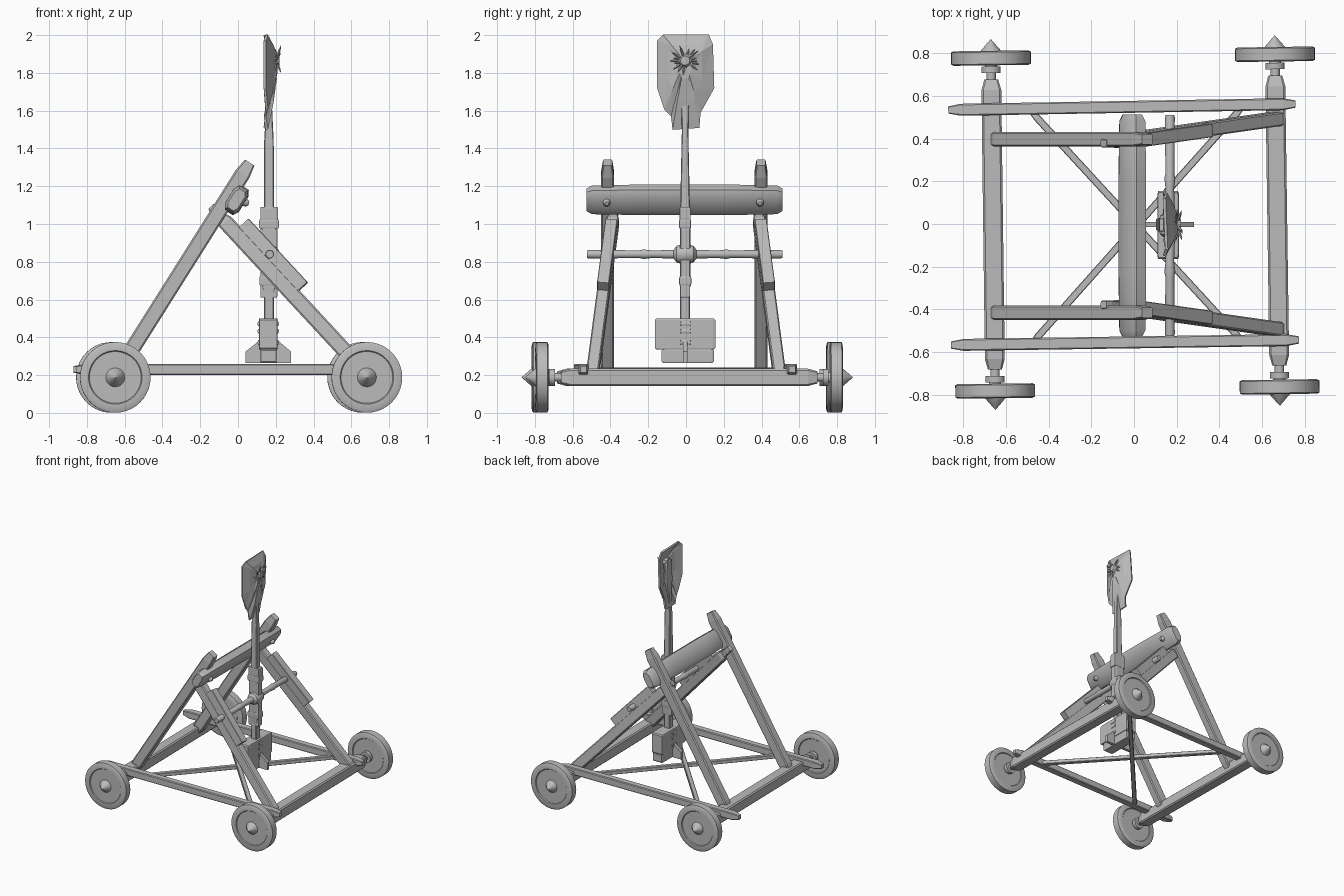
import bpy, bmesh, math, random
from mathutils import Vector

if "Cube" in bpy.data.objects:
    bpy.data.objects.remove(bpy.data.objects["Cube"])

random.seed(4)
mat = bpy.data.materials.new("weathered grey")
mat.diffuse_color = (0.5, 0.5, 0.5, 1)
mat.use_nodes = True
mat.node_tree.nodes["Principled BSDF"].inputs["Base Color"].default_value = mat.diffuse_color


def finish(name, bm, smooth=None):
    bmesh.ops.recalc_face_normals(bm, faces=bm.faces)
    me = bpy.data.meshes.new(name)
    bm.to_mesh(me)
    bm.free()
    ob = bpy.data.objects.new(name, me)
    bpy.context.collection.objects.link(ob)
    me.materials.append(mat)
    if smooth:
        bpy.ops.object.select_all(action='DESELECT')
        bpy.context.view_layer.objects.active = ob
        ob.select_set(True)
        bpy.ops.object.shade_smooth_by_angle(angle=math.radians(smooth))
    return ob


def circle(n):
    return [(math.cos(2 * math.pi * i / n), math.sin(2 * math.pi * i / n)) for i in range(n)]


def chamfered(c):
    k = 1 - c
    return [(1, -k), (1, k), (k, 1), (-k, 1), (-1, k), (-1, -k), (-k, -1), (k, -1)]


# Loft a section along an axis; stations are (distance, half width, half height)
def loft(name, start, direction, side, stations, shape, smooth=None):
    d = Vector(direction).normalized()
    a = Vector(side)
    a = (a - d * a.dot(d)).normalized()
    b = d.cross(a)
    bm = bmesh.new()
    rings = [[bm.verts.new(Vector(start) + d * t + a * (u * w) + b * (v * h)) for u, v in shape]
             for t, w, h in stations]
    n = len(shape)
    for r, s in zip(rings, rings[1:]):
        for i in range(n):
            bm.faces.new((r[i], r[(i + 1) % n], s[(i + 1) % n], s[i]))
    bm.faces.new(rings[0])
    bm.faces.new(rings[-1])
    return finish(name, bm, smooth)


# Timber between two points with tapered ends
def beam(name, p0, p1, w, h, side=(0, 1, 0), taper=0.03, end=0.75, chamfer=0.2):
    length = (Vector(p1) - Vector(p0)).length
    st = [(0, w * end / 2, h * end / 2), (taper, w / 2, h / 2),
          (length - taper, w / 2, h / 2), (length, w * end / 2, h * end / 2)]
    return loft(name, p0, Vector(p1) - Vector(p0), side, st, chamfered(chamfer))


def box(name, x0, x1, y0, y1, z0, z1):
    return beam(name, ((x0 + x1) / 2, (y0 + y1) / 2, z0), ((x0 + x1) / 2, (y0 + y1) / 2, z1),
                y1 - y0, x1 - x0, taper=0.008, end=0.95, chamfer=0.08)


# Axle beams and wheels
Z = 0.188
wheel_profile = [(-.115, .022), (-.07, .022), (-.07, .045), (-.04, .045), (-.04, .028), (-.028, .028),
                 (-.028, .137), (-.034, .142), (-.034, .175), (-.028, .187), (.028, .187), (.034, .175),
                 (.034, .142), (.028, .137), (.028, .05), (.034, .048), (.088, .001)]
for label, back, front in (("left", (-.67, .777, Z), (-.65, -.782, Z)),
                           ("right", (.66, .795, Z), (.682, -.763, Z))):
    vb, vf = Vector(back), Vector(front)
    d = (vb - vf).normalized()
    beam(label + "_axle_beam", vf + d * .1, vb - d * .1, .093, .092, (1, 0, 0), .05, .7)
    for end, p, s in (("back", vb, 1), ("front", vf, -1)):
        loft(f"{label}_{end}_wheel", p, d * s, (1, 0, 0),
             [(t, r, r) for t, r in wheel_profile], circle(40), 30)

# Side rails and crossed floor braces
beam("back_rail", (-.87, .534, .23), (.757, .562, .23), .056, .058, taper=.06, end=.6)
beam("front_rail", (-.858, -.567, .23), (.772, -.543, .23), .056, .058, taper=.06, end=.6)
beam("floor_brace_a", (-.475, .52, .225), (.5, -.54, .225), .034, .03)
beam("floor_brace_b", (-.47, -.55, .222), (.5, .54, .222), .034, .03)

# Sloping frame: posts, struts and bracket plates
leg_dir = Vector((.535, 0, .845))
for label, y, s in (("back", .397, 1), ("front", -.415, -1)):
    beam(label + "_post", (-.66, y, .18), (.062, y, 1.325), .068, .083, taper=.07, end=.72)
    p0, p1 = Vector((-.085, s * .385, 1.03)), Vector((.685, s * .495, .2))
    d = (p1 - p0).normalized()
    beam(label + "_strut", p0, p1, .066, .083)
    beam(label + "_strut_tenon", p0 - d * .085, p0 + d * .05, .045, .05)
    up = Vector((.73, 0, .68))
    beam(label + "_bracket", p0 + d * .1 + up * .066, p0 + d * .56 + up * .066,
         .064, .075, taper=.01, end=.95, chamfer=.1)
    # bolt head through the stop beam
    loft(label + "_bolt", (-.05, y - .005, 1.14), (.845, 0, -.25), (0, 1, 0),
         [(0, .02, .02), (.1, .02, .02), (.112, .01, .01)], circle(12), 40)

# Padded stop beam
loft("stop_beam", (-.008, -.528, 1.128), (0, 1, 0), leg_dir,
     [(0, .058, .03), (.03, .074, .042), (.3, .079, .045), (.74, .079, .045),
      (1.01, .074, .042), (1.04, .058, .03)], chamfered(.4), 35)

# Pivot rod with centre boss
loft("pivot_rod", (.168, -.525, .84), (0, 1, 0), (1, 0, 0),
     [(t, r, r) for t, r in ((0, .02), (.01, .023), (.28, .021), (.3, .026), (.35, .02), (.46, .024),
                             (.475, .045), (.5, .052), (.54, .052), (.565, .045), (.58, .024), (.69, .02),
                             (.74, .026), (.76, .021), (1.025, .023), (1.035, .02))], circle(14), 35)

# Throwing arm and its collars
loft("throwing_arm", (.164, -.005, .33), (0, 0, 1), (0, 1, 0),
     [(0, .025, .025), (.3, .026, .026), (.35, .028, .045), (.64, .028, .045), (.7, .027, .028),
      (1.12, .018, .025), (1.17, .017, .022), (1.3, .02, .016), (1.38, .034, .014), (1.55, .03, .012)],
     chamfered(.2))
box("upper_collar", .112, .216, -.036, .026, .975, 1.025)
box("middle_collar", .118, .212, -.034, .025, 1.02, 1.09)
box("lower_collar", .113, .212, -.036, .028, .675, .722)
box("lower_sleeve", .118, .208, -.031, .022, .61, .68)

# Counterweight blocks, straps and fin
box("counterweight", .11, .21, -.165, .155, .335, .5)
box("counterweight_foot", .118, .205, -.13, .148, .265, .337)
for i, z in enumerate((.36, .42, .46)):
    box(f"weight_strap_{i + 1}", .104, .216, -.03, .025, z, z + .025)
bm = bmesh.new()
fin = [(.04, .265), (.28, .265), (.28, .325), (.215, .38), (.11, .38), (.04, .325)]
f = bm.faces.new([bm.verts.new((x, -.015, z)) for x, z in fin])
ext = bmesh.ops.extrude_face_region(bm, geom=[f])
bmesh.ops.translate(bm, vec=(0, .024, 0), verts=[v for v in ext["geom"] if isinstance(v, bmesh.types.BMVert)])
finish("counterweight_fin", bm)

# Faceted scoop, hollow towards the stop beam
outline = [(-.15, 1.97), (-.12, 2.0), (.12, 2.0), (.14, 1.95), (.147, 1.72), (.075, 1.59), (.07, 1.51),
           (-.07, 1.5), (-.075, 1.57), (-.115, 1.61), (-.15, 1.72)]
bm = bmesh.new()
rings = []
for k, x in ((1, .142), (.6, .172), (.25, .19)):
    rings.append([bm.verts.new((x + (.01 if i % 2 else 0), -.005 + (y + .005) * k, 1.86 + (z - 1.86) * k))
                  for i, (y, z) in enumerate(outline)])
n = len(outline)
for r, s in zip(rings, rings[1:]):
    for i in range(n):
        j = (i + 1) % n
        bm.faces.new((r[i], r[j], s[j]))
        bm.faces.new((r[i], s[j], s[i]))
bm.faces.new(rings[-1])
scoop = finish("scoop", bm)
mod = scoop.modifiers.new("thickness", 'SOLIDIFY')
mod.thickness = .014
mod.offset = 0

# Frayed lashing knot at the scoop centre
loft("lashing_knot", (.165, -.005, 1.865), (1, 0, 0), (0, 1, 0),
     [(0, .03, .03), (.03, .045, .04), (.055, .025, .025)], circle(9))
for i in range(18):
    a = 2 * math.pi * (i + random.uniform(-.3, .3)) / 18
    ln = random.uniform(.06, .095)
    loft(f"lashing_strand_{i + 1}", (.2, -.005, 1.865),
         (random.uniform(-.15, .35), math.cos(a), .75 * math.sin(a)), (1, 0, 0),
         [(0, .007, .007), (ln * .7, .006, .006), (ln, .001, .001)], circle(4))
